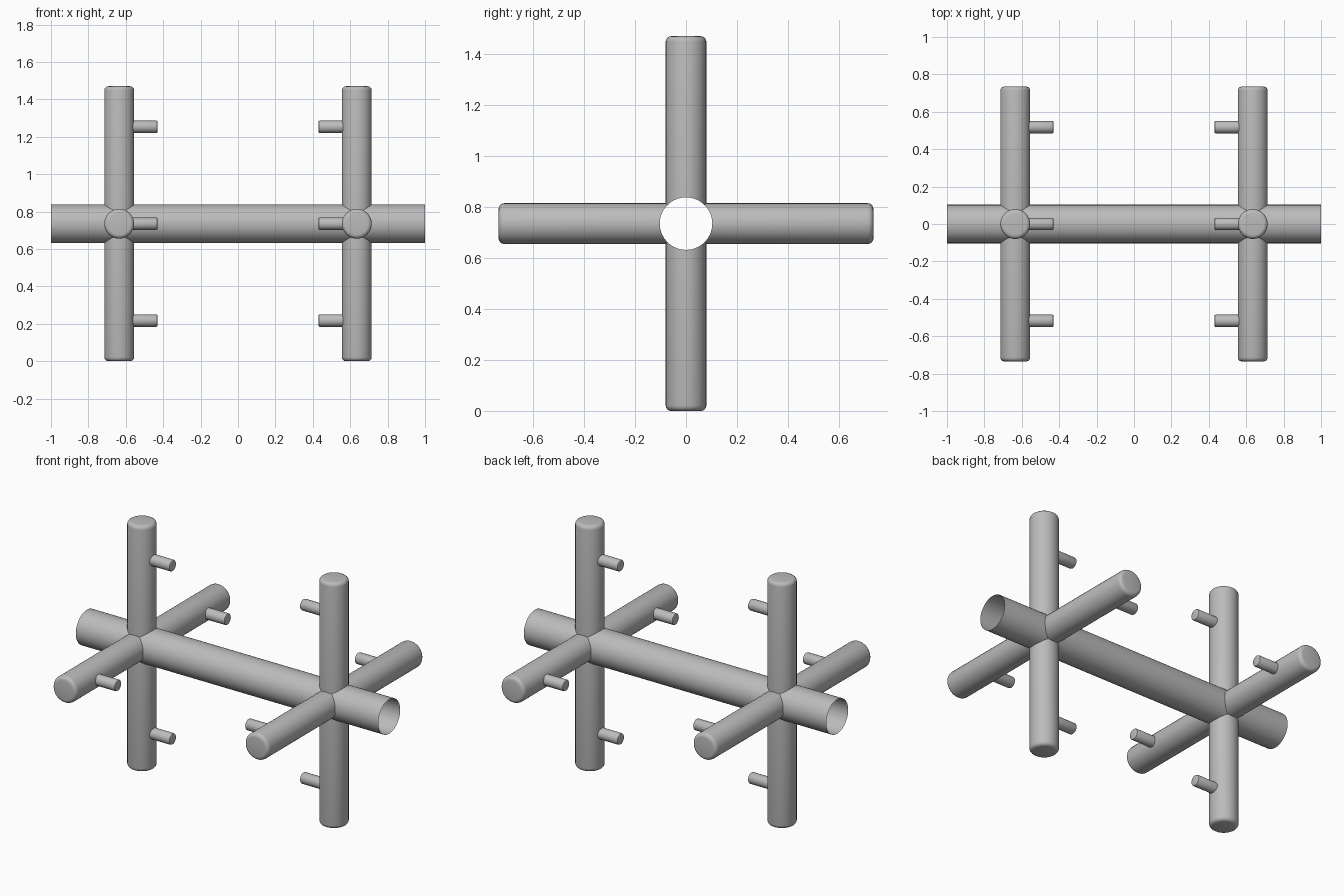
import bpy, bmesh, math
from mathutils import Matrix

cube = bpy.data.objects.get("Cube")
if cube:
    bpy.data.objects.remove(cube, do_unlink=True)

CENTRE_Z = 0.735    # height of the axle
AXLE_R = 0.103
ARM_R, ARM_END, ARM_X = 0.08, 0.735, 0.635
PEG_R, PEG_HEIGHT = 0.033, 0.518

grey = bpy.data.materials.new("plain grey")
grey.use_nodes = True
colour = (0.5, 0.5, 0.5, 1)
grey.diffuse_color = colour
grey.node_tree.nodes["Principled BSDF"].inputs["Base Color"].default_value = colour


def lathe(name, profile, sides, matrix, cap=True, fit=None):
    """Rings of (radius, height) about local z; fit may move the first ring."""
    bm = bmesh.new()
    rings = []
    for i, (r, h) in enumerate(profile):
        ring = []
        for k in range(sides):
            a = math.tau * k / sides
            x, y = r * math.cos(a), r * math.sin(a)
            z = fit(y) if fit and i == 0 else h
            ring.append(bm.verts.new((x, y, z)))
        rings.append(ring)
    for low, high in zip(rings, rings[1:]):
        for k in range(sides):
            n = (k + 1) % sides
            bm.faces.new((low[k], low[n], high[n], high[k]))
    if cap:
        bm.faces.new(rings[-1])
    bm.transform(matrix)
    mesh = bpy.data.meshes.new(name)
    bm.to_mesh(mesh)
    bm.free()
    mesh.materials.append(grey)
    obj = bpy.data.objects.new(name, mesh)
    bpy.context.collection.objects.link(obj)
    bpy.ops.object.select_all(action="DESELECT")
    obj.select_set(True)
    bpy.context.view_layer.objects.active = obj
    bpy.ops.object.shade_smooth_by_angle(angle=math.radians(35))


def rounded_end(r, start, end, bevel, steps=4):
    """Straight rod profile with a rounded rim at its far end."""
    points = [(r, start)]
    for i in range(steps + 1):
        a = math.pi / 2 * i / steps
        points.append((r - bevel + bevel * math.cos(a), end - bevel + bevel * math.sin(a)))
    return points


def saddle(y):
    """Height at which an arm meets the round axle."""
    return math.sqrt(AXLE_R ** 2 - y ** 2)


lift = Matrix.Translation((0, 0, CENTRE_Z))
along_x = Matrix.Rotation(math.pi / 2, 4, "Y")

# Hollow axle, open at both ends
lathe("axle_tube", [(AXLE_R, -1), (AXLE_R, 1)], 48, lift @ along_x, cap=False)

# Four arms at each end of the axle, each with a peg pointing inwards
for side, sign in (("left", 1), ("right", -1)):
    for i, place in enumerate(("top", "front", "bottom", "back")):
        turn = lift @ Matrix.Rotation(i * math.pi / 2, 4, "X")
        arm = turn @ Matrix.Translation((sign * ARM_X, 0, 0))
        lathe(f"{side}_{place}_arm", rounded_end(ARM_R, 0, ARM_END, 0.022),
              32, arm, fit=saddle)
        peg = arm @ Matrix.Translation((0, 0, PEG_HEIGHT)) @ Matrix.Rotation(-sign * math.pi / 2, 4, "Y")
        lathe(f"{side}_{place}_peg", rounded_end(PEG_R, 0.065, 0.205, 0.007, 2),
              24, peg)
